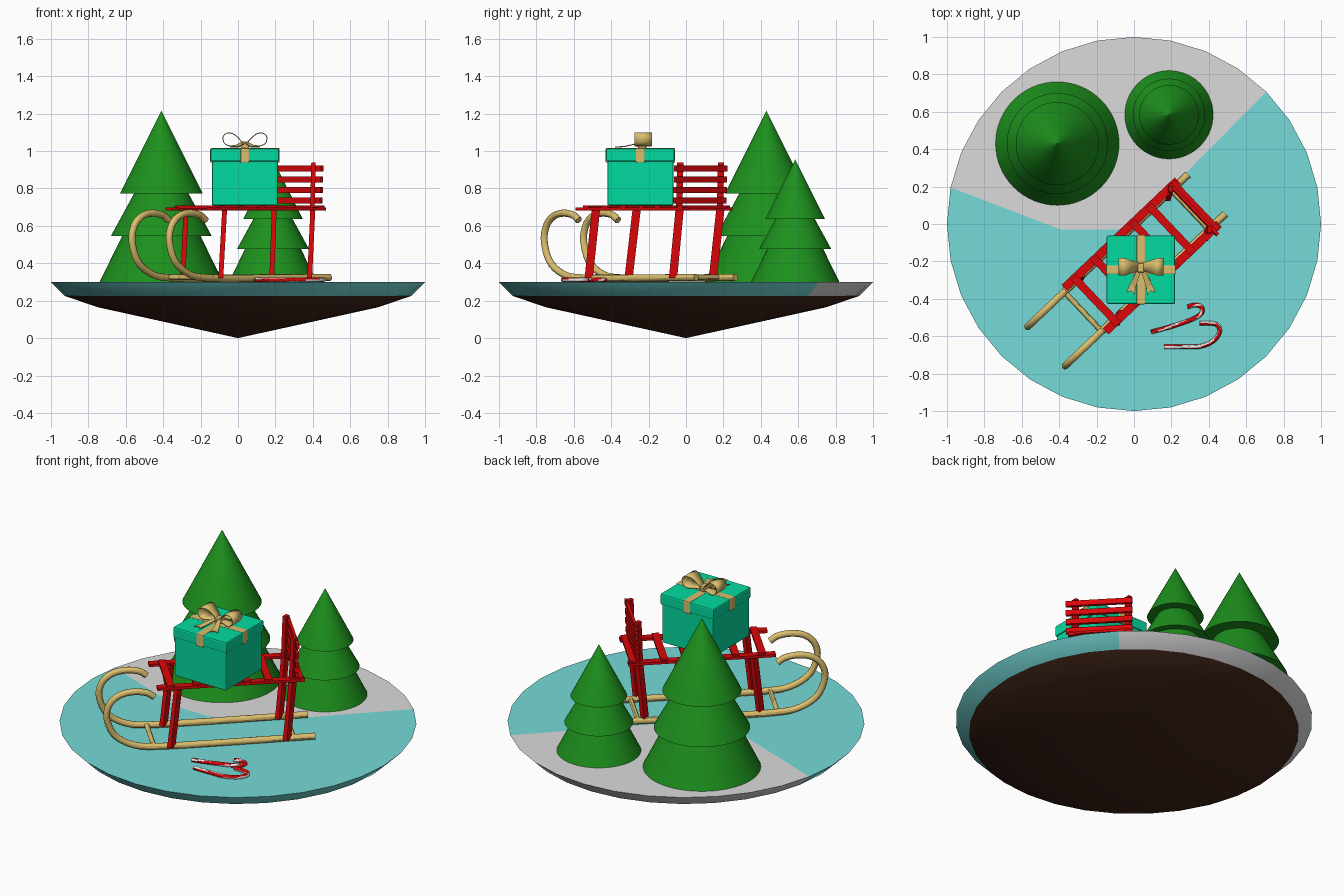
import bpy, bmesh, math
from mathutils import Vector

cube = bpy.data.objects.get("Cube")
if cube:
    bpy.data.objects.remove(cube)


def material(name, rgb):
    m = bpy.data.materials.new(name)
    m.diffuse_color = (*rgb, 1)
    m.use_nodes = True
    m.node_tree.nodes["Principled BSDF"].inputs["Base Color"].default_value = (*rgb, 1)
    return m


TEAL = material("ice teal", (0.18, 0.71, 0.69))
GREY = material("snow grey", (0.71, 0.71, 0.71))
BROWN = material("dark earth", (0.052, 0.018, 0.010))
GREEN = material("tree green", (0.012, 0.28, 0.012))
RED = material("red paint", (0.71, 0.002, 0.003))
GOLD = material("golden wood", (0.71, 0.52, 0.155))
MINT = material("gift green", (0.001, 0.71, 0.35))
WHITE = material("candy white", (0.80, 0.80, 0.80))


def finish(name, bm, mats, smooth=False):
    bmesh.ops.recalc_face_normals(bm, faces=bm.faces)
    me = bpy.data.meshes.new(name)
    bm.to_mesh(me)
    bm.free()
    for m in mats:
        me.materials.append(m)
    ob = bpy.data.objects.new(name, me)
    bpy.context.collection.objects.link(ob)
    if smooth:
        bpy.ops.object.select_all(action='DESELECT')
        ob.select_set(True)
        bpy.context.view_layer.objects.active = ob
        bpy.ops.object.shade_smooth_by_angle(angle=math.radians(30))
    return ob


def lathe(profile, n, at=(0, 0), rule=None):
    """Revolve (radius, z) points; a zero radius closes the end at a point."""
    bm = bmesh.new()
    rings = []
    for r, z in profile:
        if r == 0:
            rings.append([bm.verts.new((at[0], at[1], z))] * n)
        else:
            rings.append([bm.verts.new((at[0] + r * math.cos(math.tau * i / n),
                                        at[1] + r * math.sin(math.tau * i / n), z)) for i in range(n)])
    for k in range(len(rings) - 1):
        for i in range(n):
            j = (i + 1) % n
            quad = [rings[k][i], rings[k][j], rings[k + 1][j], rings[k + 1][i]]
            f = bm.faces.new(list(dict.fromkeys(quad)))
            f.material_index = rule(k, i) if rule else 0
    return bm, rings


def prism(name, bottom, top, hx, hy, mat, rot=0, bevel=0):
    """Box between two centres, which leans if they are not above each other."""
    bm = bmesh.new()
    c, s = math.cos(rot), math.sin(rot)
    loops = []
    for p in (bottom, top):
        loops.append([bm.verts.new((p[0] + a * hx * c - b * hy * s, p[1] + a * hx * s + b * hy * c, p[2]))
                      for a, b in ((-1, -1), (1, -1), (1, 1), (-1, 1))])
    bm.faces.new(loops[0])
    bm.faces.new(loops[1])
    for i in range(4):
        j = (i + 1) % 4
        bm.faces.new((loops[0][i], loops[0][j], loops[1][j], loops[1][i]))
    ob = finish(name, bm, [mat])
    if bevel:
        mod = ob.modifiers.new("bevel", 'BEVEL')
        mod.width, mod.segments = bevel, 2
    return ob


def spline(pts, steps):
    """Catmull-Rom curve through the points."""
    p = [Vector(q) for q in pts]
    p = [2 * p[0] - p[1]] + p + [2 * p[-1] - p[-2]]
    out = []
    for i in range(1, len(p) - 2):
        for k in range(steps):
            t = k / steps
            a, b, c, d = p[i - 1:i + 3]
            out.append(0.5 * (2 * b + (c - a) * t + (2 * a - 5 * b + 4 * c - d) * t * t
                              + (3 * b - a - 3 * c + d) * t ** 3))
    return out + [p[-2]]


def tube(name, pts, r, normal, mats, steps=6, n=12, rule=None):
    """Round bar along a path that lies in the plane of the given normal."""
    path = spline(pts, steps)
    normal = Vector(normal).normalized()
    bm = bmesh.new()
    rings = []
    for i, p in enumerate(path):
        tan = (path[min(i + 1, len(path) - 1)] - path[max(i - 1, 0)]).normalized()
        side = normal.cross(tan).normalized()
        rings.append([bm.verts.new(p + r * (math.cos(math.tau * k / n) * side
                                            + math.sin(math.tau * k / n) * normal)) for k in range(n)])
    for i in range(len(rings) - 1):
        for k in range(n):
            j = (k + 1) % n
            f = bm.faces.new((rings[i][k], rings[i][j], rings[i + 1][j], rings[i + 1][k]))
            f.material_index = rule(i, k) if rule else 0
    bm.faces.new(rings[0])
    bm.faces.new(rings[-1])
    return finish(name, bm, mats, smooth=True)


# Ground disc: snowy wedge at the back, ice elsewhere, earth cone below
def ground_rule(k, i):
    return 2 if k < 2 else (1 if 4 <= i < 15 else 0)


bm, rings = lathe([(0, 0), (0.75, 0.165), (0.925, 0.225), (1, 0.3)], 32, rule=ground_rule)
rim = rings[-1]
a, b = bm.verts.new((-0.39, -0.03, 0.3)), bm.verts.new((-0.02, -0.03, 0.3))
bm.faces.new(rim[4:16] + [a, b]).material_index = 1
bm.faces.new(rim[15:] + rim[:5] + [b, a]).material_index = 0
finish("ground", bm, [TEAL, GREY, BROWN], smooth=True)

# Trees: three stacked skirts; the tiny flat tip keeps the cone shading crisp
for name, at, k in (("large_tree", (-0.41, 0.43), 1.0), ("small_tree", (0.187, 0.584), 0.715)):
    prof = [(0, 0.915), (0.001, 0.914), (0.222, 0.472), (0.146, 0.472), (0.27, 0.245),
            (0.21, 0.245), (0.33, 0), (0, 0)]
    bm, _ = lathe([(r * k, 0.3 + z * k) for r, z in prof], 64, at=at)
    finish(name, bm, [GREEN], smooth=True)

# Sled frame: s runs backwards along the sled, t across it
ANG = math.radians(43.5)
D, N = (math.cos(ANG), math.sin(ANG)), (-math.sin(ANG), math.cos(ANG))
MID = -0.152


def sled(s, t, z):
    return (s * D[0] + t * N[0], s * D[1] + t * N[1], z)


def bar(name, s, t, z, ls, lt, lz):
    return prism(name, sled(s, t, z - lz / 2), sled(s, t, z + lz / 2), ls / 2, lt / 2, RED, ANG)


RUNNER = [(0.393, 0.324), (0.1, 0.322), (-0.2, 0.32), (-0.5, 0.322), (-0.64, 0.342), (-0.745, 0.41),
          (-0.788, 0.52), (-0.77, 0.603), (-0.715, 0.652), (-0.64, 0.668), (-0.565, 0.658), (-0.52, 0.63)]
for side, sg in (("left", 1), ("right", -1)):
    t = MID + sg * 0.145
    tube(side + "_runner", [sled(s, t, z) for s, z in RUNNER], 0.019, (*N, 0), [GOLD])
    bar(side + "_seat_rail", -0.088, MID + sg * 0.16, 0.690, 0.835, 0.045, 0.016)
    tb, tt = -0.167 + sg * 0.147, -0.150 + sg * 0.15
    prism(side + "_front_leg", sled(-0.425, tb, 0.32), sled(-0.383, tt, 0.69), 0.013, 0.022, RED)
    prism(side + "_rear_leg", sled(0.23, tb, 0.32), sled(0.267, tt, 0.69), 0.013, 0.022, RED)
    prism(side + "_back_post", sled(0.262, tt, 0.65), sled(0.272, tt, 0.94), 0.012, 0.017, RED)

for i, s in enumerate((-0.52, 0.27)):
    tube(f"runner_crossbar_{i + 1}", [sled(s, MID - 0.145, 0.325), sled(s, MID + 0.145, 0.325)],
         0.014, (0, 0, 1), [GOLD])
for i, s in enumerate((-0.43, -0.28, -0.14, 0.0, 0.125, 0.30)):
    bar(f"seat_slat_{i + 1}", s, MID - 0.005, 0.701, 0.042, 0.35, 0.014)
for i in range(4):
    bar(f"back_slat_{i + 1}", 0.281 + 0.002 * i, MID - 0.012, 0.735 + 0.057 * i, 0.018, 0.375, 0.032)

# Gift box with lid and crossed ribbon
GX, GY = 0.037, -0.244
prism("gift_box", (GX, GY, 0.71), (GX, GY, 0.96), 0.176, 0.176, MINT, bevel=0.006)
prism("gift_lid", (GX, GY, 0.945), (GX, GY, 1.013), 0.183, 0.183, MINT, bevel=0.008)
prism("ribbon_across", (GX, GY, 0.938), (GX, GY, 1.016), 0.186, 0.024, GOLD, bevel=0.006)
prism("ribbon_along", (GX, GY, 0.938), (GX, GY, 1.016), 0.024, 0.186, GOLD, bevel=0.006)


# Bow: two looped strips, a knot and two notched tails
def thicken(ob):
    mod = ob.modifiers.new("thickness", 'SOLIDIFY')
    mod.thickness, mod.offset = 0.005, 0


LOOP = [(0.005, 0.012), (0.03, 0.045), (0.065, 0.073), (0.098, 0.075), (0.117, 0.055),
        (0.11, 0.022), (0.08, 0.008), (0.04, 0.012), (0.005, 0.012)]
TAIL = [(0.0, 0.0, 0.022), (0.025, -0.003, 0.022), (0.062, -0.08, 0.004), (0.08, -0.118, 0.002),
        (0.052, -0.108, 0.002), (0.034, -0.13, 0.002), (0.027, -0.085, 0.004)]
for side, sg in (("left", 1), ("right", -1)):
    bm = bmesh.new()
    rows = []
    for p in spline([(GX + sg * x, GY + 0.015, 1.02 + z) for x, z in LOOP], 4):
        half = Vector((0, 0.018 + 0.029 * min(1, abs(p.x - GX) / 0.09), 0))
        rows.append((bm.verts.new(p - half), bm.verts.new(p + half)))
    for p, q in zip(rows, rows[1:]):
        bm.faces.new((p[0], p[1], q[1], q[0]))
    thicken(finish(side + "_bow_loop", bm, [GOLD], smooth=True))
    bm = bmesh.new()
    bm.faces.new([bm.verts.new((GX + sg * x, GY - 0.005 + y, 1.02 + z)) for x, y, z in TAIL])
    bmesh.ops.triangulate(bm, faces=bm.faces)
    thicken(finish(side + "_bow_tail", bm, [GOLD]))
prism("bow_knot", (GX, GY + 0.01, 1.015), (GX, GY + 0.01, 1.05), 0.022, 0.025, GOLD, bevel=0.008)

# Candy canes lying on the ice, with slowly twisting stripes: red share of six, start, twist length
CANES = (("upper_cane", 4, 0, 4, [(0.09, -0.578), (0.2, -0.548), (0.31, -0.51), (0.36, -0.478),
                                  (0.362, -0.445), (0.33, -0.433), (0.285, -0.443)]),
         ("lower_cane", 3, 1, 12, [(0.16, -0.657), (0.26, -0.657), (0.36, -0.653), (0.43, -0.62),
                                   (0.458, -0.57), (0.435, -0.535), (0.35, -0.53)]))
for name, share, start, twist, pts in CANES:
    tube(name, [(x, y, 0.312) for x, y in pts], 0.012, (0, 0, 1), [RED, WHITE], steps=12,
         rule=lambda i, k: 0 if (k + start + i // twist) % 6 < share else 1)
